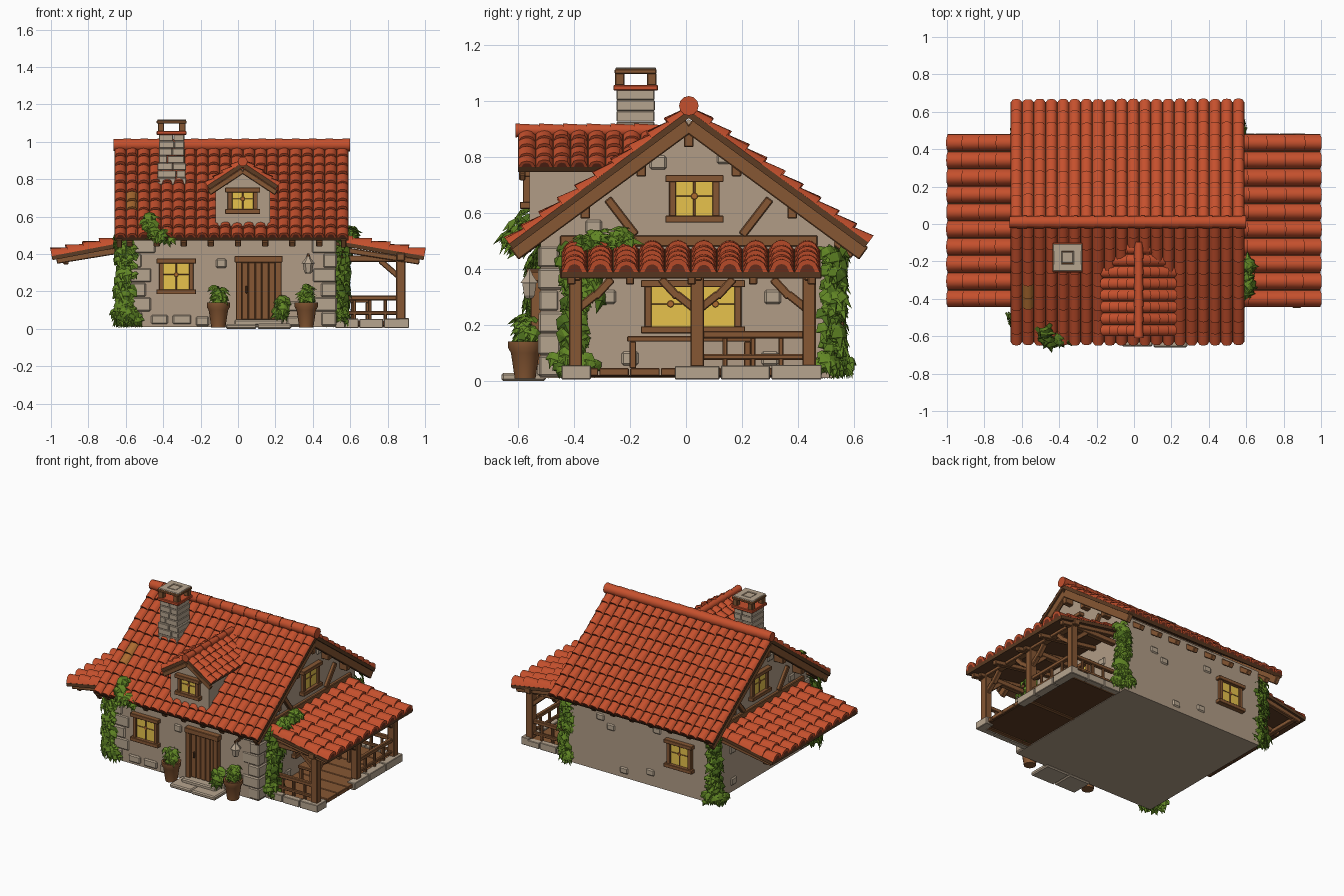
import bpy, bmesh, math, random
from mathutils import Vector as V

if "Cube" in bpy.data.objects:
    bpy.data.objects.remove(bpy.data.objects["Cube"])

random.seed(4)
R = random.uniform
X, Y, Z = V((1, 0, 0)), V((0, 1, 0)), V((0, 0, 1))
COLORS = {"roof_red": (.56, .08, .026), "tile_shadow": (.15, .03, .013), "plaster": (.44, .335, .24),
          "stone": (.47, .375, .275), "wood": (.24, .095, .033), "dark_wood": (.11, .045, .017),
          "window_yellow": (1.0, .68, .09), "leaf": (.12, .24, .018), "dark_leaf": (.07, .15, .012),
          "moss": (.42, .15, .03)}
MATS = {}
for key, col in COLORS.items():
    MATS[key] = bpy.data.materials.new(key)
    MATS[key].diffuse_color = (*col, 1)


class Part:
    def __init__(self, name):
        self.name, self.bm, self.used = name, bmesh.new(), []

    def face(self, verts, mat):
        if mat not in self.used:
            self.used.append(mat)
        self.bm.faces.new(verts).material_index = self.used.index(mat)

    def loft(self, rings, mat, end=None):
        rows = [[self.bm.verts.new(p) for p in ring] for ring in rings]
        n = len(rows[0])
        for a, b in zip(rows, rows[1:]):
            for i in range(n):
                self.face((a[i], a[(i + 1) % n], b[(i + 1) % n], b[i]), mat)
        self.face(rows[0][::-1], mat)
        self.face(rows[-1], end or mat)

    def prism(self, poly, ext, mat):
        poly = [V(p) for p in poly]
        self.loft([poly, [p + V(ext) for p in poly]], mat)

    def beam(self, p0, p1, w, h, mat):
        p0, p1 = V(p0), V(p1)
        d = (p1 - p0).normalized()
        s = d.cross(X if abs(d.z) > .95 else Z).normalized()
        t = s.cross(d)
        self.prism([p0 + s * a * w / 2 + t * b * h / 2 for a, b in ((-1, -1), (1, -1), (1, 1), (-1, 1))], p1 - p0, mat)

    def box(self, x0, x1, y0, y1, z0, z1, mat):
        self.prism([(x0, y0, z0), (x1, y0, z0), (x1, y1, z0), (x0, y1, z0)], (0, 0, z1 - z0), mat)

    def lathe(self, c, prof, mat, n=14, axis=Z):
        s, t = (X, Y) if axis == Z else (axis.cross(Z), Z)
        self.loft([[V(c) + axis * h + (s * math.cos(a) + t * math.sin(a)) * r
                    for a in (i * math.tau / n for i in range(n))] for r, h in prof], mat)

    # rows of arched tiles over a board; u runs along the eave, v runs down the slope
    def tiles(self, o, u, v, cols, rows, h, lift, moss=None):
        o, u, v = V(o), V(u), V(v)
        n = u.cross(v).normalized()
        n = n if n.z > 0 else -n
        self.prism([o, o + u, o + u + v, o + v], -n * .022, "dark_wood")
        for r in range(rows):
            for c in range(cols):
                j, k = R(-.003, .004), R(0, .1)

                def arc(pos, up):
                    return [o + u * (c + .02 + .96 * i / 6) / cols + v * pos / rows
                            + n * (up * min(1, i * (6 - i)) + h * math.sin(math.pi * i / 6) ** .8) for i in range(7)]
                a, b = arc(r, 0), arc(min(r + 1.12 - k, rows), lift + j)
                mid = (b[0] + b[6]) / 2
                self.loft([a, b, [mid + (q - mid) * .62 for q in b]],
                          "moss" if moss and moss(b[3]) else "roof_red", "tile_shadow")

    def leaf(self, c, n, size, mat):
        n = n.normalized()
        side = n.cross(V((R(-.6, .6), R(-.6, .6), -1))).normalized()
        tip = side.cross(n)
        tip = -tip if tip.z > .2 else tip
        c.z = max(c.z, size * .75)
        half = ((.35, -.4), (.5, .05), (.22, .12))
        outline = [(0, -.45), *half, (0, .65), *((-a, b) for a, b in half[::-1])]
        q = [self.bm.verts.new(c + (side * a + tip * b - n * abs(a) * .25) * size) for a, b in outline]
        mid = self.bm.verts.new(c + n * size * .12)
        for i in range(8):
            self.face((mid, q[i], q[(i + 1) % 8]), mat)

    def ivy(self, path, r, count, out, size=.068):
        path = [V(p) for p in path]
        for _ in range(count):
            f = R(0, len(path) - 1.001)
            off = V((R(-1, 1), R(-1, 1), R(-1, 1))) * r
            self.leaf(path[int(f)].lerp(path[int(f) + 1], f % 1) + off, V(out) + off / r * .5 + Z * .25,
                      size * R(.6, 1.2), "leaf" if random.random() < .8 else "dark_leaf")

    def done(self, bevel=0, smooth=False):
        bmesh.ops.recalc_face_normals(self.bm, faces=self.bm.faces)
        me = bpy.data.meshes.new(self.name)
        self.bm.to_mesh(me)
        for m in self.used:
            me.materials.append(MATS[m])
        ob = bpy.data.objects.new(self.name, me)
        bpy.context.collection.objects.link(ob)
        if bevel:
            b = ob.modifiers.new("bevel", "BEVEL")
            b.width, b.segments = bevel, 1
        if smooth:
            bpy.ops.object.select_all(action="DESELECT")
            ob.select_set(True)
            bpy.context.view_layer.objects.active = ob
            bpy.ops.object.shade_smooth_by_angle(angle=math.radians(40))


# walls
p = Part("house_walls")
p.prism([(-.57, -.52, .01), (-.57, .53, .01), (-.57, .53, .54), (-.57, .01, .935), (-.57, -.52, .545)], (1.09, 0, 0), "plaster")
p.prism([(-.12, -.56, .55), (.17, -.56, .55), (.17, -.56, .76), (.025, -.56, .855), (-.12, -.56, .76)], (0, .45, 0), "plaster")
p.done()

# front corner stones and loose wall stones
p = Part("wall_stones")
for x, sx in ((-.57, 1), (.52, -1)):
    for i in range(6):
        a, b = (.11, .06) if i % 2 else (.06, .1)
        a, b, g = a + R(-.01, .02), b + R(-.01, .02), R(.004, .01)
        xs = sorted((x - sx * g, x + sx * a))
        p.box(*xs, -.52 - g, -.52 + b, .015 + i * .078, .09 + i * .078, "stone")
for x, z, w in ((-.09, .35, .055), (-.42, .05, .09), (-.3, .05, .1), (-.19, .04, .07), (.31, .04, .1), (.3, .12, .07)):
    p.box(x - w / 2, x + w / 2, -.53, -.5, z - .025, z + .025, "stone")
for x, z in ((.28, .38), (.2, .33), (-.1, .1), (.1, .06), (-.15, .4)):
    p.box(x - .03, x + .03, .5, .537, z - .022, z + .022, "stone")
for y, z in ((.31, .3), (-.28, .3), (-.33, .55), (.14, .8), (-.1, .78), (.3, .08), (-.2, .08)):
    p.box(.5, .529, y - .03, y + .03, z - .025, z + .025, "stone")
    p.box(-.579, -.55, y - .03, y + .03, z - .025, z + .025, "stone")
p.done(.007)

# main roof
p = Part("main_roof")
p.tiles((-.66, .01, .966), (1.25, 0, 0), (0, -.642, -.477), 20, 10, .013, .015,
        lambda q: -.6 < q.x < -.55 and -.5 < q.y < -.38)
p.tiles((-.66, .01, .966), (1.25, 0, 0), (0, .642, -.472), 20, 10, .013, .015)
for i in range(14):
    p.lathe((-.665 + i * .09, .01, .983), [(.031, 0), (.035, .094)], "roof_red", 12, X)
p.done(smooth=True)

# dormer roof
p = Part("dormer_roof")
for s in (-1, 1):
    p.tiles((.025, -.6, .89), (0, .5, 0), (s * .19, 0, -.125), 8, 4, .014, .012)
for i in range(6):
    p.lathe((.025, -.61 + i * .085, .895), [(.026, 0), (.021, .088)], "roof_red", 10, Y)
p.done(smooth=True)

# side roofs over porch and left wall
p = Part("side_roofs")
for s, x0 in ((1, .5), (-1, -.55)):
    p.tiles((x0, -.445, .474), (0, .925, 0), (s * .996 - x0, 0, -.085), 10, 5, .03, .014)
p.done(smooth=True)

# timber framing
p = Part("roof_timbers")
for s, ye in ((-1, -.615), (1, .635)):
    for x in (-.635, .565):
        p.beam((x, .01, .915), (x, ye, .455), .03, .055, "wood")
    for x in [-.58 + i * .145 for i in range(8)]:
        p.beam((x, s * .5, .525), (x, s * .6, .452), .034, .035, "wood")
for x0, x1 in ((-.64, -.55), (.5, .575)):
    for y, z in ((.01, .865), (-.16, .76), (.18, .76), (-.36, .61), (.38, .61)):
        p.beam((x0, y, z), (x1, y, z), .035, .06, "wood")
for x in (-.575, .525):
    for s in (-1, 1):
        p.beam((x, .01 + s * .29, .65), (x, .01 + s * .19, .52), .03, .03, "wood")
    p.beam((x, -.45, .5), (x, .47, .5), .03, .04, "wood")
for s in (-1, 1):
    p.beam((.025, -.585, .845), (.025 + s * .18, -.585, .727), .022, .03, "wood")
for y in (-.41, -.2, .02, .24, .45):
    p.beam((.52, y, .43), (.97, y, .358), .03, .03, "wood")
    p.beam((-.57, y, .43), (-.97, y, .365), .03, .035, "wood")
p.beam((-.92, -.42, .36), (-.92, .46, .36), .03, .03, "wood")
p.done(.004)


# windows with yellow panes
def window(name, c, n, w, h, flowers=(0,)):
    p, c, n = Part(name), V(c), V(n)
    u, f = n.cross(Z), .025

    def at(a, b, d=.01):
        return c + u * a + Z * b + n * d
    p.beam(at(-w / 2, 0, .004), at(w / 2, 0, .004), .012, h, "window_yellow")
    for s in (-1, 1):
        p.beam(at(s * w / 2, -h / 2), at(s * w / 2, h / 2), f, f, "wood")
        p.beam(at(-w / 2 - .026, s * h / 2, .016), at(w / 2 + .026, s * h / 2, .016), .036, f, "wood")
    p.beam(at(0, -h / 2), at(0, h / 2), .009, .008, "wood")
    p.beam(at(-w / 2, .01), at(w / 2, .01), .006, .004, "wood")
    # small painted flower on the panes
    for a in flowers:
        p.lathe(at(a, .01, .012), [(.013, 0), (.013, .004)], "moss", 8, n)
    p.done(.003)


for side, y, n in (("front", -.52, -Y), ("back", .53, Y)):
    window(side + "_window", (-.33, y, .28), n, .16, .165)
for side, x, n in (("right", .52, X), ("left", -.57, -X)):
    window(side + "_gable_window", (x, .03, .65), n, .155, .145)
window("dormer_window", (.025, -.56, .685), -Y, .135, .115)
window("porch_window", (.52, .025, .265), X, .32, .165, (-.08, .08))

# door with planks
p = Part("front_door")
p.box(0, .22, -.53, -.5, .05, .37, "dark_wood")
for i in range(5):
    p.box(.021 + i * .036, .0545 + i * .036, -.537, -.52, .05, .355, "wood")
for x in (.005, .215):
    p.box(x - .017, x + .017, -.555, -.51, .045, .365, "wood")
p.box(-.018, .238, -.56, -.51, .355, .39, "wood")
p.box(.04, .052, -.55, -.53, .19, .23, "dark_wood")
p.done(.003)
p = Part("door_step")
p.box(-.065, .1, -.655, -.5, 0, .026, "stone")
p.box(.103, .285, -.66, -.5, 0, .028, "stone")
p.box(-.02, .24, -.59, -.5, .02, .05, "stone")
p.done(.007)

# chimney
p = Part("chimney")
for i in range(7):
    g, m = R(-.003, .003) + (.007 if i < 3 else 0), R(-.38, -.33)
    z = .77 + i * .039
    p.box(-.425 - g, m, -.25 - g, -.11 + g, z, z + .0385, "stone")
    p.box(m + .001, -.285 + g, -.25 - g * .5, -.11 + g, z, z + .038, "stone")
p.box(-.435, -.275, -.26, -.1, 1.037, 1.058, "roof_red")
for x in (-.412, -.298):
    for y in (-.237, -.123):
        p.box(x - .017, x + .017, y - .017, y + .017, 1.055, 1.1, "wood")
p.box(-.435, -.275, -.255, -.105, 1.097, 1.114, "wood")
p.box(-.385, -.325, -.21, -.15, 1.11, 1.117, "stone")
for s in (-1, 1):
    p.box(-.433, -.277, -.18 + s * .053 - .02, -.18 + s * .053 + .02, 1.113, 1.12, "stone")
    p.box(-.355 + s * .053 - .023, -.355 + s * .053 + .023, -.22, -.14, 1.113, 1.12, "stone")
p.done(.004)

# porch
p = Part("porch_deck")
for i in range(8):
    p.box(.51, .9, -.42 + i * .11, -.314 + i * .11, .018, .045, "wood")
p.box(.515, .89, -.41, .45, .014, .02, "dark_wood")
for y in (-.39, .03, .44):
    p.box(.52, .89, y - .015, y + .015, .008, .02, "wood")
for y in (-.425, .465):
    for i in range(3):
        p.box(.52 + i * .13, .645 + i * .13, y - .02, y + .02, .005, .045 + R(0, .01), "stone")
for y0, y1 in ((-.445, -.34), (-.04, .12), (.125, .3), (.305, .485)):
    p.box(.86, .915, y0, y1, .005, .05 + R(0, .01), "stone")
p.done(.005)
p = Part("porch_frame")
for y in (-.395, .04, .44):
    p.box(.845, .895, y - .024, y + .024, .05, .38, "wood")
    for s in (-1, 1):
        if -.4 < y + s * .11 < .45:
            p.beam((.87, y, .25), (.87, y + s * .075, .31), .03, .03, "wood")
            p.beam((.87, y + s * .07, .3), (.87, y + s * .13, .365), .03, .03, "wood")
    p.beam((.53, y, .375), (.93, y, .375), .035, .035, "wood")
    p.beam((.87, y, .27), (.76, y, .365), .03, .03, "wood")
p.beam((.87, -.45, .385), (.87, .485, .385), .045, .04, "wood")
for a, b in (((.54, -.4), (.87, -.4)), ((.54, .44), (.87, .44)), ((.87, .04), (.87, .44))):
    a, b = V((*a, 0)), V((*b, 0))
    for z, t in ((.165, .026), (.085, .02)):
        p.beam(a + Z * z, b + Z * z, t, t, "wood")
    for i in range(1, 4):
        q = a.lerp(b, i / 4)
        p.beam(q + Z * .045, q + Z * .165, .018, .018, "wood")
p.done(.004)
p = Part("porch_bench")
p.box(.6, .71, -.21, .24, .14, .16, "wood")
for x in (.615, .695):
    for y in (-.19, .22):
        p.box(x - .012, x + .012, y - .012, y + .012, .045, .14, "wood")
p.done(.003)

# pots, plants and lantern
for side, x in (("left", -.105), ("right", .365)):
    p = Part(side + "_pot")
    p.lathe((x, -.575, 0), [(.038, .008), (.052, .1), (.062, .117), (.062, .14), (.05, .14), (.046, .125)], "wood")
    p.done(smooth=True)
    p = Part(side + "_pot_plant")
    p.ivy([(x, -.575, .145), (x, -.575, .205)], .036, 45, (0, -.2, .2), .055)
    p.done()
p = Part("wall_lantern")
p.beam((.375, -.51, .395), (.375, -.57, .395), .014, .014, "dark_wood")
p.lathe((.375, -.56, 0), [(.014, .295), (.022, .305), (.029, .35)], "stone", 6)
p.lathe((.375, -.56, 0), [(.036, .35), (.014, .378), (.007, .4)], "stone", 6)
p.done()

# climbing ivy: a swaying column with a wider foot
for name, x, y, out, r in (("ivy_front_left", -.6, -.53, V((-.4, -.9, 0)), .045), ("ivy_porch_wall", .56, -.4, V((1, -.3, 0)), .038),
                           ("ivy_back_right", .54, .54, V((.6, .7, 0)), .034), ("ivy_back_left", -.595, .535, V((-.6, .7, 0)), .036)):
    p, along = Part(name), out.cross(Z)
    base = V((x, y, .04))
    p.ivy([base + Z * .14 * i + along * (.015 if i % 2 else -.01) for i in range(4)], r, 150, out)
    p.ivy([base - along * .045, base + along * .045 + Z * .02], r, 50, out)
    p.done()
p = Part("ivy_on_roofs")
p.ivy([(.56, -.34, .3), (.58, -.31, .48)], .035, 35, X)
p.ivy([(.6, -.37, .5), (.61, -.2, .52)], .028, 60, (.4, 0, 1))
p.ivy([(-.36, -.625, .485), (-.46, -.63, .51), (-.48, -.57, .595)], .028, 60, (0, -.7, .6))
p.done()
p = Part("door_bush")
p.ivy([(.225, -.57, .07), (.24, -.56, .15)], .025, 30, (0, -1, .2))
p.done()

for m in bpy.data.materials:
    if m.users and not m.is_grease_pencil:
        m.use_nodes = True
        m.node_tree.nodes["Principled BSDF"].inputs["Base Color"].default_value = m.diffuse_color
